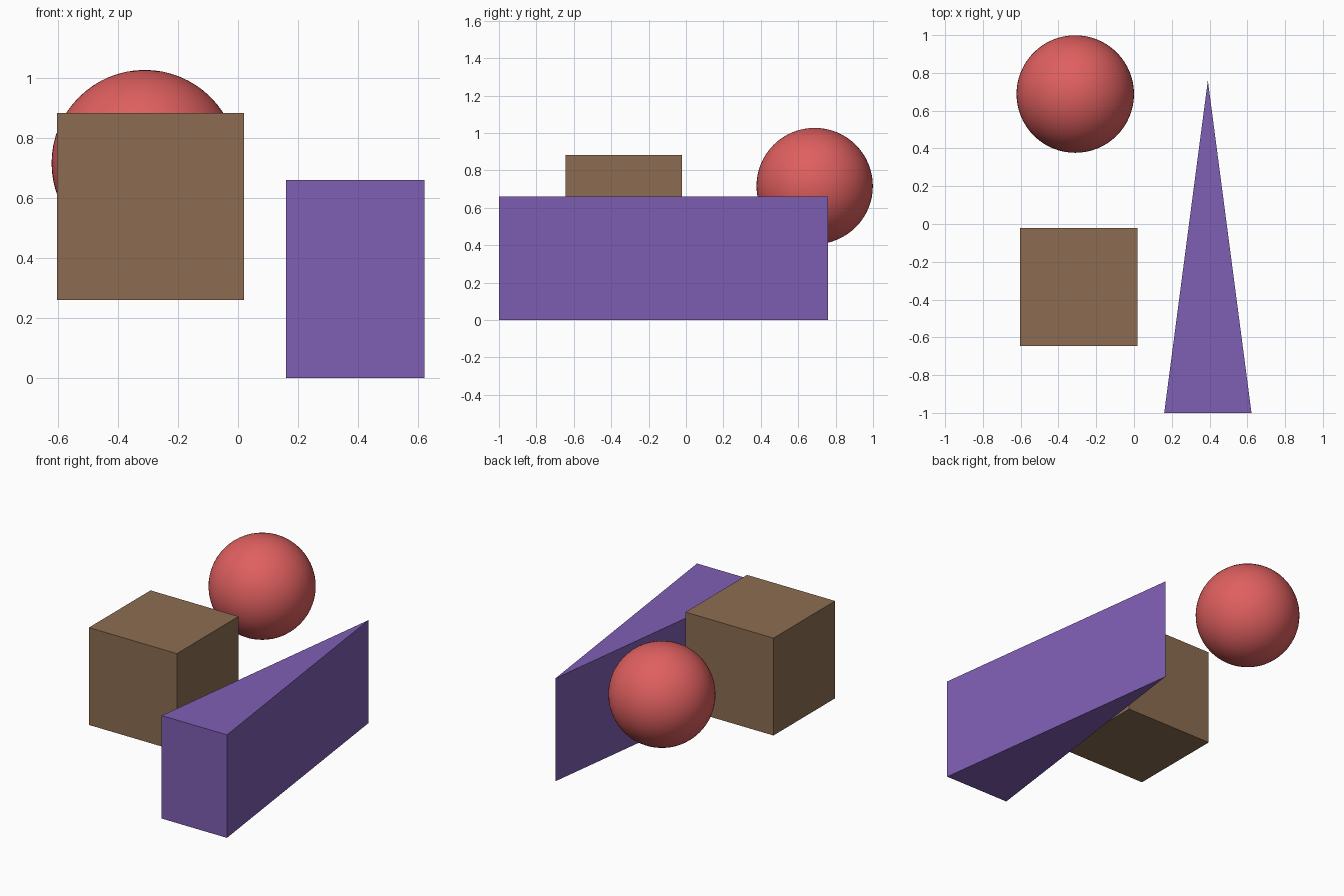
import bpy
import bmesh

if "Cube" in bpy.data.objects:
    bpy.data.objects.remove(bpy.data.objects["Cube"])


def material(name, rgb):
    m = bpy.data.materials.new(name)
    m.diffuse_color = (*rgb, 1.0)
    m.use_nodes = True
    m.node_tree.nodes["Principled BSDF"].inputs["Base Color"].default_value = m.diffuse_color
    return m


def finish(name, mat):
    ob = bpy.context.object
    ob.name = name
    ob.data.materials.append(mat)
    return ob


red = material("soft red", (0.74, 0.115, 0.115))
brown = material("wood brown", (0.262, 0.152, 0.085))
purple = material("violet", (0.212, 0.113, 0.455))

# Ball
bpy.ops.mesh.primitive_uv_sphere_add(segments=64, ring_count=32, radius=0.311,
                                     location=(-0.311, 0.688, 0.716))
finish("ball", red)
bpy.ops.object.shade_smooth()

# Cube
bpy.ops.mesh.primitive_cube_add(size=0.623, location=(-0.292, -0.334, 0.571))
finish("cube", brown)

# Wedge: triangular profile extruded upwards
bm = bmesh.new()
profile = [(0.16, -1.0), (0.622, -1.0), (0.391, 0.76)]
base = bm.faces.new([bm.verts.new((x, y, 0.0)) for x, y in profile])
top = bmesh.ops.extrude_face_region(bm, geom=[base], use_keep_orig=True)
bmesh.ops.translate(bm, vec=(0, 0, 0.659),
                    verts=[g for g in top["geom"] if isinstance(g, bmesh.types.BMVert)])
bmesh.ops.recalc_face_normals(bm, faces=bm.faces)
mesh = bpy.data.meshes.new("wedge")
bm.to_mesh(mesh)
bm.free()
mesh.materials.append(purple)
wedge = bpy.data.objects.new("wedge", mesh)
bpy.context.collection.objects.link(wedge)
